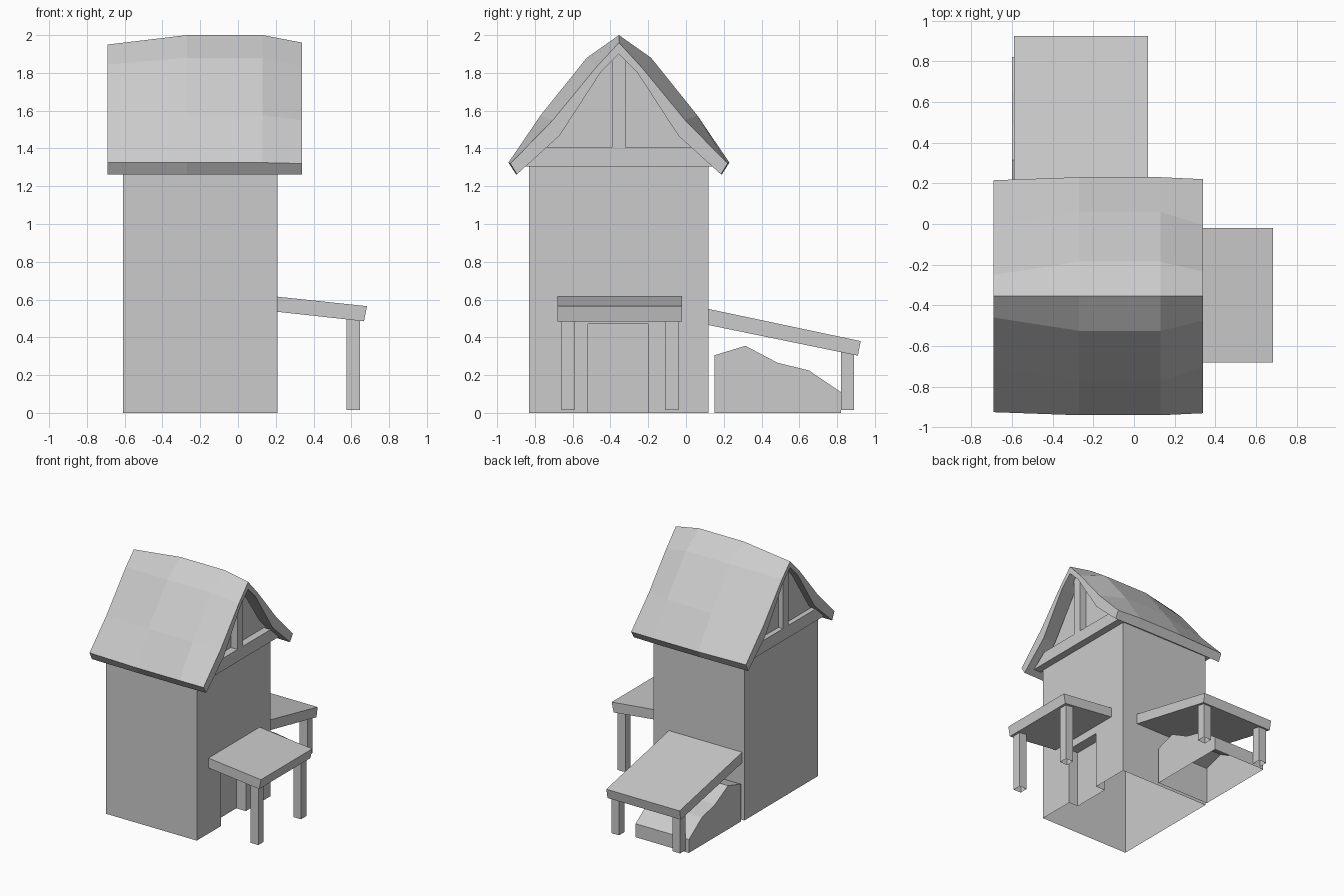
import bpy, bmesh
from mathutils import Vector

if "Cube" in bpy.data.objects:
    bpy.data.objects.remove(bpy.data.objects["Cube"])

grey = bpy.data.materials.new("plain grey")
grey.diffuse_color = (0.6, 0.6, 0.6, 1)
grey.use_nodes = True
grey.node_tree.nodes["Principled BSDF"].inputs["Base Color"].default_value = grey.diffuse_color

RIDGE_Y = -0.355


def finish(name, bm, open_bottom=False):
    bmesh.ops.recalc_face_normals(bm, faces=bm.faces)
    if open_bottom:
        low = min(v.co.z for v in bm.verts)
        bottom = [f for f in bm.faces if all(v.co.z < low + 0.001 for v in f.verts)]
        bmesh.ops.delete(bm, geom=bottom, context='FACES')
    me = bpy.data.meshes.new(name)
    bm.to_mesh(me)
    bm.free()
    me.materials.append(grey)
    ob = bpy.data.objects.new(name, me)
    bpy.context.collection.objects.link(ob)
    return ob


def loft(name, rings, open_bottom=False):
    """Join matching rings of points and cap both ends."""
    bm = bmesh.new()
    vs = [[bm.verts.new(p) for p in ring] for ring in rings]
    n = len(vs[0])
    for a, b in zip(vs, vs[1:]):
        for i in range(n):
            j = (i + 1) % n
            bm.faces.new((a[i], a[j], b[j], b[i]))
    bm.faces.new(vs[0])
    bm.faces.new(vs[-1])
    return finish(name, bm, open_bottom)


def prism_x(name, x0, x1, yz, open_bottom=False):
    return loft(name, [[(x, y, z) for y, z in yz] for x in (x0, x1)], open_bottom)


def prism_y(name, y0, y1, xz, open_bottom=False):
    return loft(name, [[(x, y, z) for x, z in xz] for y in (y0, y1)], open_bottom)


def box(name, x0, x1, y0, y1, z0, z1, open_bottom=False):
    return prism_x(name, x0, x1, [(y0, z0), (y1, z0), (y1, z1), (y0, z1)], open_bottom)


def both_sides(half):
    """Mirror a (distance from ridge, z) profile, listed from the ridge down."""
    return ([(RIDGE_Y - d, z) for d, z in reversed(half)]
            + [(RIDGE_Y + d, z) for d, z in half[1:]])


# Tower walls with a recessed doorway
walls = box("walls", -0.61, 0.21, -0.83, 0.12, 0, 1.31)
cutter = box("door_cutter", 0.125, 0.4, -0.52, -0.2, -0.1, 0.47)
cutter.hide_render = True
mod = walls.modifiers.new("doorway", 'BOOLEAN')
mod.operation = 'DIFFERENCE'
mod.solver = 'EXACT'
mod.object = cutter
bpy.context.view_layer.objects.active = walls
bpy.ops.object.modifier_apply(modifier=mod.name)
bpy.data.objects.remove(cutter)
bm = bmesh.new()
bm.from_mesh(walls.data)
bmesh.ops.delete(bm, geom=[f for f in bm.faces if all(v.co.z < 0.001 for v in f.verts)],
                 context='FACES')
bm.to_mesh(walls.data)
bm.free()

# Attic behind the gables
prism_x("attic", -0.61, 0.21,
        both_sides([(0, 1.925), (0.11, 1.81), (0.33, 1.49), (0.5, 1.31)]))

# Bulging roof sheet, lofted along x
left_end = [(0, 1.95), (0.105, 1.845), (0.35, 1.55), (0.57, 1.325)]
right_end = [(0, 1.96), (0.12, 1.83), (0.35, 1.55), (0.575, 1.32)]
middle = [(0, 2.0), (0.17, 1.88), (0.415, 1.575), (0.585, 1.325)]
end_in = [(0, 1.9), (0.095, 1.805), (0.315, 1.467), (0.54, 1.263)]
middle_in = [(0, 1.935), (0.13, 1.825), (0.37, 1.52), (0.545, 1.263)]
rings = []
for x, outer, inner in ((-0.69, left_end, end_in), (-0.27, middle, middle_in),
                        (0.13, middle, middle_in), (0.34, right_end, end_in)):
    outline = both_sides(outer) + both_sides(inner)[::-1]
    rings.append([(x, y, z) for y, z in outline])
loft("roof", rings)

# Gable timbers on both ends
for side, x0, x1 in (("left", -0.65, -0.6), ("right", 0.2, 0.27)):
    prism_x(side + "_gable_beam", x0, x1,
            [(RIDGE_Y - 0.51, 1.305), (RIDGE_Y + 0.51, 1.305),
             (RIDGE_Y + 0.39, 1.405), (RIDGE_Y - 0.39, 1.405)])
    box(side + "_gable_post", x0, x1, RIDGE_Y - 0.036, RIDGE_Y + 0.036, 1.4, 1.9)

# Door canopy and its posts
prism_y("door_canopy", -0.68, -0.02,
        [(0.21, 0.615), (0.683, 0.565), (0.667, 0.485), (0.21, 0.535)])
for name, y in (("front", -0.66), ("back", -0.11)):
    box("door_canopy_%s_post" % name, 0.575, 0.645, y, y + 0.07, 0.015, 0.5, True)

# Back lean-to and its posts
prism_x("lean_to_roof", -0.59, 0.07,
        [(0.12, 0.55), (0.925, 0.38), (0.91, 0.303), (0.12, 0.465)])
for name, x in (("left", -0.57), ("right", -0.02)):
    box("lean_to_%s_post" % name, x, x + 0.07, 0.82, 0.89, 0.015, 0.33, True)

# Sloping pile under the lean-to
prism_x("pile", -0.6, -0.12,
        [(0.15, 0), (0.15, 0.305), (0.315, 0.355), (0.485, 0.265),
         (0.65, 0.225), (0.82, 0.11), (0.82, 0)], True)
